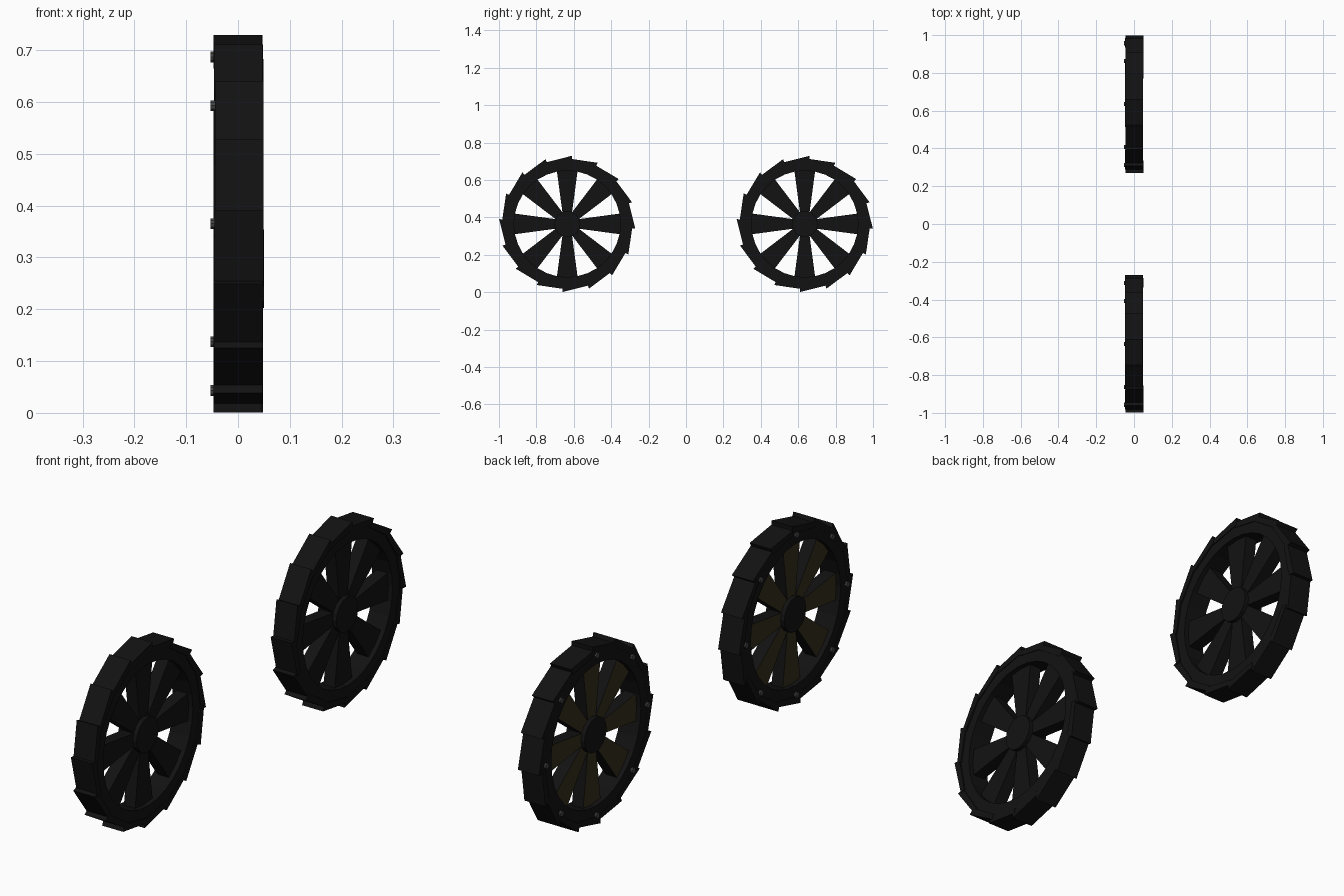
import bpy, bmesh, math, random
from mathutils import Matrix, Vector

if "Cube" in bpy.data.objects:
    bpy.data.objects.remove(bpy.data.objects["Cube"])

random.seed(4)
TAU = 2 * math.pi
CZ = 0.365


def material(name, rgb):
    m = bpy.data.materials.new(name)
    m.diffuse_color = (*rgb, 1)
    m.use_nodes = True
    m.node_tree.nodes["Principled BSDF"].inputs["Base Color"].default_value = m.diffuse_color
    return m


black = material("blackened_wood", (0.006, 0.006, 0.006))
brown = material("worn_wood", (0.035, 0.026, 0.012))
steel = material("bolt_steel", (0.06, 0.06, 0.06))


def polar(x, r, a):
    return Vector((x, r * math.cos(a), r * math.sin(a)))


def prism(bm, profile, x0, x1):
    """Extrude a (y, z) outline along x."""
    lo = [bm.verts.new((x0, y, z)) for y, z in profile]
    hi = [bm.verts.new((x1, y, z)) for y, z in profile]
    bm.faces.new(lo[::-1])
    bm.faces.new(hi)
    n = len(lo)
    faces = [bm.faces.new((lo[i], lo[(i + 1) % n], hi[(i + 1) % n], hi[i])) for i in range(n)]
    return lo + hi, faces


def finish(name, bm, y, mats):
    bmesh.ops.recalc_face_normals(bm, faces=bm.faces)
    me = bpy.data.meshes.new(name)
    bm.to_mesh(me)
    bm.free()
    for m in mats:
        me.materials.append(m)
    ob = bpy.data.objects.new(name, me)
    ob.location = (0, y, CZ)
    bpy.context.collection.objects.link(ob)
    return ob


def wheel(tag, y):
    # rim: square section swept round the axle
    bm = bmesh.new()
    n = 32
    rings = [[bm.verts.new(polar(x, r, TAU * i / n)) for x, r in
              ((-0.044, 0.285), (-0.044, 0.343), (0.044, 0.343), (0.044, 0.285))]
             for i in range(n)]
    for i in range(n):
        a, b = rings[i], rings[(i + 1) % n]
        for k in range(4):
            bm.faces.new((a[k], a[(k + 1) % 4], b[(k + 1) % 4], b[k]))
    finish(tag + "_rim", bm, y, [black])

    # tread: sixteen tilted, overlapping plates
    bm = bmesh.new()
    for i in range(16):
        a = TAU * i / 16 - math.radians(4)
        b = a + math.radians(24.5)
        outline = [(r * math.cos(t), r * math.sin(t)) for r, t in
                   ((0.335, a), (0.365, a), (0.349, b), (0.328, b))]
        dx = random.uniform(-0.001, 0.003)
        prism(bm, outline, -0.047 + dx, 0.047 + dx)
    finish(tag + "_tread_plates", bm, y, [black])

    # spokes: eight wedges that widen towards the rim
    bm = bmesh.new()
    for i in range(8):
        verts, _ = prism(bm, [(0.05, -0.024), (0.295, -0.057), (0.295, 0.057), (0.05, 0.024)],
                         -0.025, 0.025)
        bmesh.ops.rotate(bm, verts=verts, cent=(0, 0, 0),
                         matrix=Matrix.Rotation(TAU * i / 8, 3, 'X'))
    bmesh.ops.recalc_face_normals(bm, faces=bm.faces)
    for f in bm.faces:
        f.material_index = 1 if f.normal.x < -0.9 else 0
    finish(tag + "_spokes", bm, y, [black, brown])

    # hub
    bm = bmesh.new()
    prism(bm, [(0.07 * math.cos(TAU * i / 16), 0.07 * math.sin(TAU * i / 16))
               for i in range(16)], -0.042, 0.042)
    finish(tag + "_hub", bm, y, [black])

    # bolts on the left face of the rim
    bm = bmesh.new()
    for k in range(8):
        c = polar(0, 0.322, TAU * k / 8)
        prism(bm, [(c.y + 0.011 * math.cos(TAU * i / 10), c.z + 0.011 * math.sin(TAU * i / 10))
                   for i in range(10)], -0.053, -0.040)
    finish(tag + "_bolts", bm, y, [steel])


wheel("front_wheel", -0.635)
wheel("rear_wheel", 0.635)
